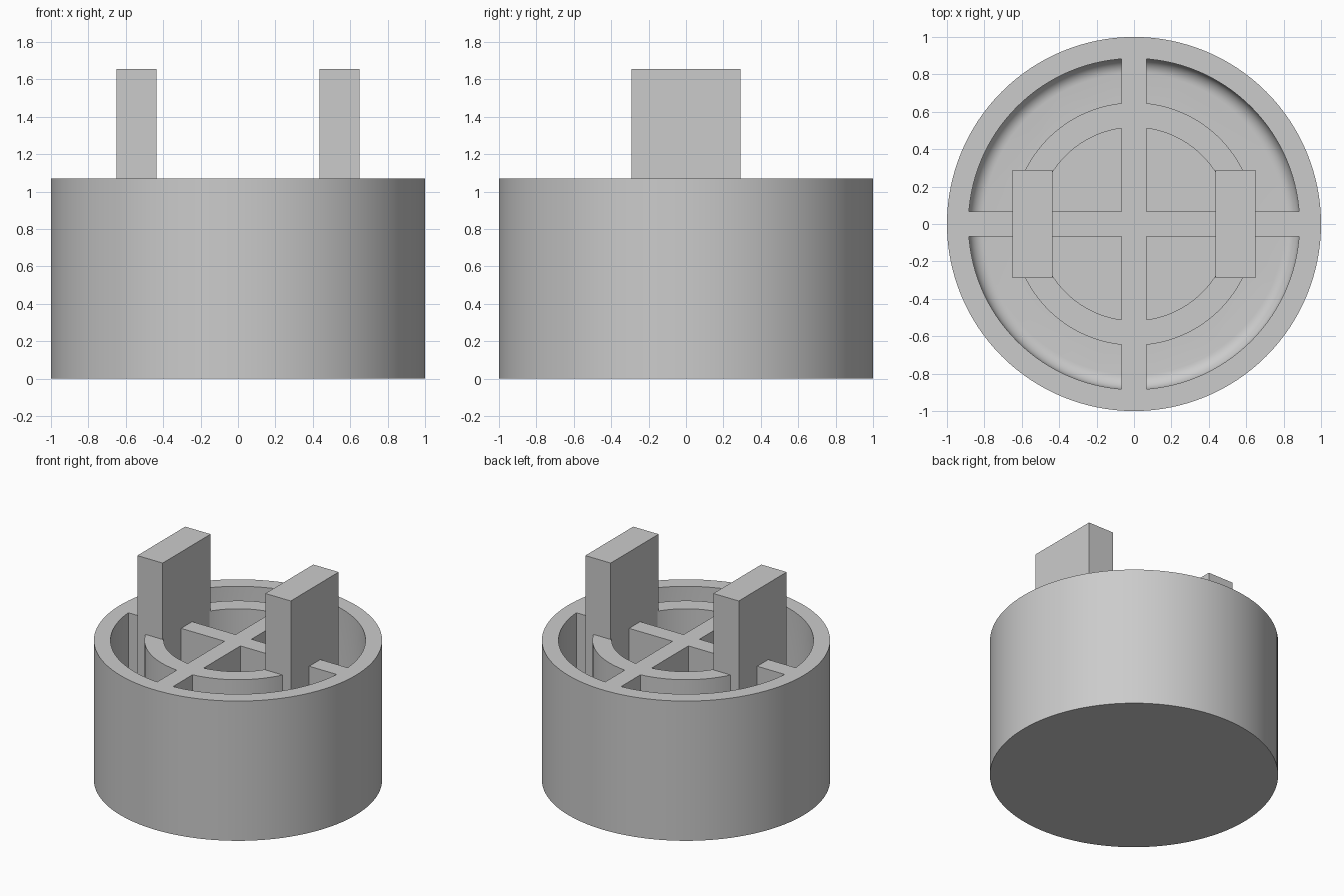
import bpy, bmesh, math

if "Cube" in bpy.data.objects:
    bpy.data.objects.remove(bpy.data.objects["Cube"])

H, FLOOR = 1.07, 0.12          # body height, floor thickness
WALL_R, FILLET = 0.885, 0.08   # cavity radius and its rounded bottom edge
SEG = 128

grey = bpy.data.materials.new("light_grey")
grey.diffuse_color = (0.6, 0.6, 0.6, 1)
grey.use_nodes = True
grey.node_tree.nodes["Principled BSDF"].inputs["Base Color"].default_value = grey.diffuse_color


def new_object(name, bm):
    bmesh.ops.recalc_face_normals(bm, faces=bm.faces)
    mesh = bpy.data.meshes.new(name)
    bm.to_mesh(mesh)
    bm.free()
    mesh.materials.append(grey)
    ob = bpy.data.objects.new(name, mesh)
    bpy.context.collection.objects.link(ob)
    return ob


def lathe(name, profile, closed=False):
    """Spin (radius, z) points; open profiles get flat caps at both ends."""
    bm = bmesh.new()
    rings = []
    for r, z in profile:
        rings.append([bm.verts.new((r * math.cos(2 * math.pi * i / SEG),
                                    r * math.sin(2 * math.pi * i / SEG), z))
                      for i in range(SEG)])
    pairs = list(zip(rings, rings[1:]))
    if closed:
        pairs.append((rings[-1], rings[0]))
    else:
        bm.faces.new(rings[0])
        bm.faces.new(rings[-1])
    for a, b in pairs:
        for i in range(SEG):
            j = (i + 1) % SEG
            bm.faces.new((a[i], a[j], b[j], b[i]))
    return new_object(name, bm)


def box(name, x0, x1, y0, y1, z0, z1):
    bm = bmesh.new()
    bmesh.ops.create_cube(bm, size=1)
    for v in bm.verts:
        v.co = (x1 if v.co.x > 0 else x0,
                y1 if v.co.y > 0 else y0,
                z1 if v.co.z > 0 else z0)
    return new_object(name, bm)


def cut(target, tool):
    """Subtract the tool from the target and remove the tool."""
    mod = target.modifiers.new("cut", 'BOOLEAN')
    mod.operation, mod.solver, mod.object = 'DIFFERENCE', 'EXACT', tool
    bpy.context.view_layer.objects.active = target
    bpy.ops.object.modifier_apply(modifier=mod.name)
    bpy.data.objects.remove(tool)


# Cavity shape with a rounded bottom edge
arc = [(WALL_R - FILLET + FILLET * math.sin(a), FLOOR + FILLET - FILLET * math.cos(a))
       for a in (math.pi / 2 * k / 8 for k in range(9))]
cavity = lathe("cavity", arc + [(WALL_R, H + 0.1)])

# Leave the cross ribs and the inner ring standing inside the cavity
cut(cavity, box("rib_x", -1.1, 1.1, -0.067, 0.067, 0, 1.4))
cut(cavity, box("rib_y", -0.067, 0.067, -1.1, 1.1, 0, 1.4))
cut(cavity, lathe("ring", [(0.516, 0), (0.649, 0), (0.649, 1.4), (0.516, 1.4)], closed=True))

# Round body
body = lathe("round_body", [(1, 0), (1, H)])
cut(body, cavity)
bpy.ops.object.select_all(action='DESELECT')
body.select_set(True)
bpy.context.view_layer.objects.active = body
bpy.ops.object.shade_smooth_by_angle(angle=math.radians(30))

# Upright prongs rising from the floor
for side, x0, x1 in (("left", -0.65, -0.435), ("right", 0.435, 0.65)):
    box(side + "_prong", x0, x1, -0.29, 0.29, FLOOR - 0.02, 1.655)
